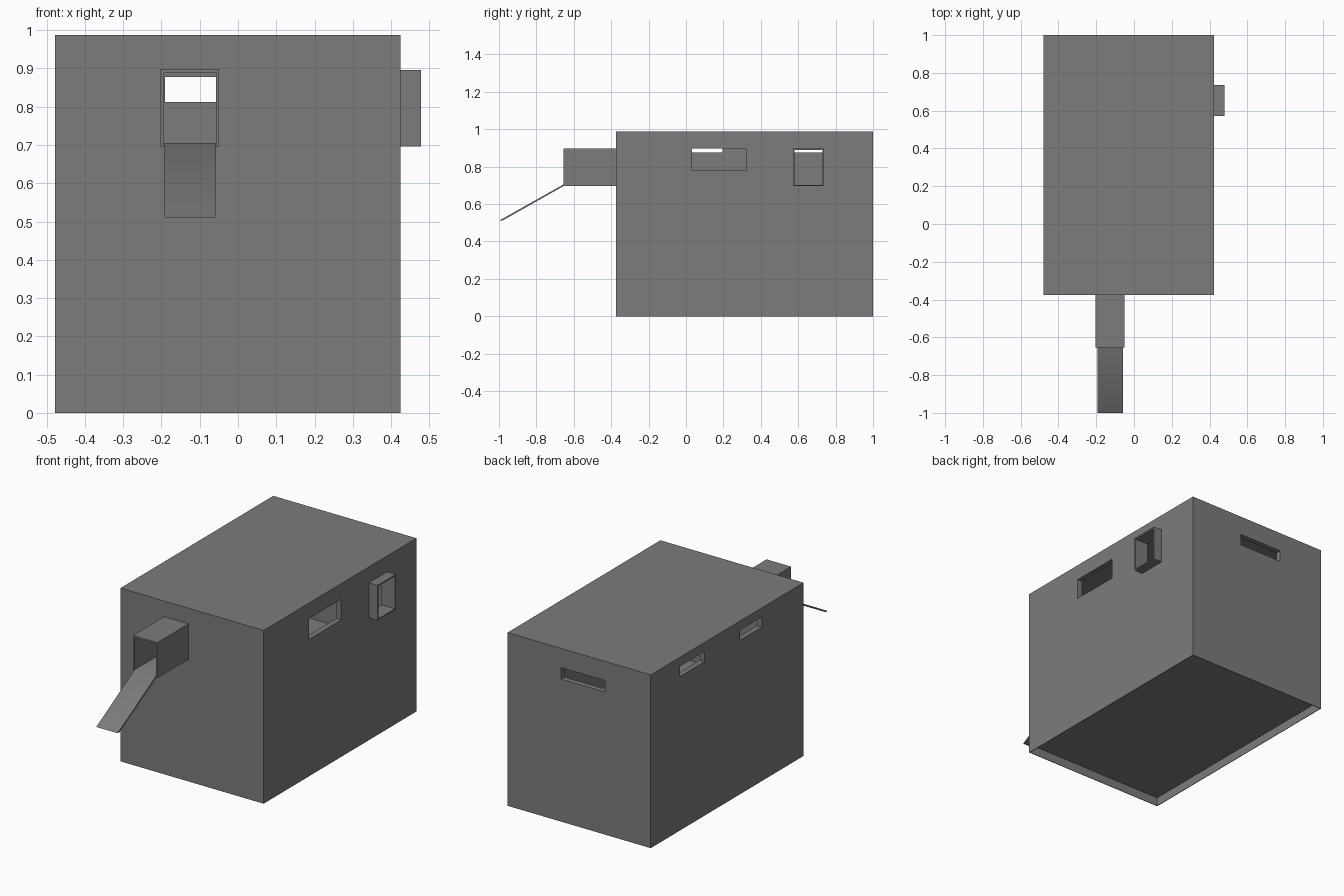
import bpy
import bmesh
import math
from mathutils import Vector

if "Cube" in bpy.data.objects:
    bpy.data.objects.remove(bpy.data.objects["Cube"])

# One dark grey for everything
grey = bpy.data.materials.new("dark_grey")
grey.diffuse_color = (0.2, 0.2, 0.2, 1)
grey.use_nodes = True
grey.node_tree.nodes["Principled BSDF"].inputs["Base Color"].default_value = grey.diffuse_color


def finish(name, bm):
    me = bpy.data.meshes.new(name)
    bm.to_mesh(me)
    bm.free()
    me.materials.append(grey)
    ob = bpy.data.objects.new(name, me)
    bpy.context.collection.objects.link(ob)
    return ob


def box(name, x, y, z):
    """Axis-aligned box from (min, max) pairs."""
    bm = bmesh.new()
    bmesh.ops.create_cube(bm, size=1)
    for v in bm.verts:
        v.co = Vector([r[0] if c < 0 else r[1] for c, r in zip(v.co, (x, y, z))])
    return finish(name, bm)


def cut(target, *ranges):
    """Subtract a box from the target, then remove the cutter."""
    cutter = box("cutter", *ranges)
    cutter.hide_render = True
    mod = target.modifiers.new("cut", 'BOOLEAN')
    mod.operation, mod.solver, mod.object = 'DIFFERENCE', 'EXACT', cutter
    bpy.context.view_layer.objects.active = target
    bpy.ops.object.modifier_apply(modifier=mod.name)
    bpy.data.objects.remove(cutter)


X0, X1, Y0, Y1, TOP = -0.478, 0.424, -0.375, 1.0, 0.987
WALL = 0.03

# Hollow body with a raised inner floor and a recessed underside
body = box("body", (X0, X1), (Y0, Y1), (0, TOP))
cut(body, (X0 + WALL, X1 - WALL), (Y0 + WALL, Y1 - WALL), (0.37, TOP - WALL))
rim = 0.003
cut(body, (X0 + rim, X1 - rim), (Y0 + rim, Y1 - rim), (-0.1, 0.05))

# Wall openings: entry, back slot, right slot, right window, two left slots
through = 0.05
entry = ((-0.194, -0.057), (0.703, 0.888))
window = ((0.581, 0.729), (0.703, 0.888))
right, left = (X1 - through, X1 + through), (X0 - through, X0 + through)
cut(body, entry[0], (Y0 - through, Y0 + through), entry[1])
cut(body, (-0.191, 0.087), (Y1 - through, Y1 + through), (0.812, 0.877))
cut(body, right, (0.033, 0.322), (0.78, 0.898))
cut(body, right, *window)
for span in ((0.0, 0.195), (0.515, 0.735)):
    cut(body, left, span, (0.877, 0.935))

# Entry tunnel on the front
tunnel = box("entry_tunnel", (-0.203, -0.049), (-0.655, Y0), (0.696, 0.898))
cut(tunnel, entry[0], (-0.8, 0), entry[1])

# Window frame on the right
frame = box("window_frame", (X1, 0.478), (0.573, 0.737), (0.696, 0.896))
cut(frame, (0.3, 0.6), *window)

# Tunnel floor strip bending down into a ramp with a level-cut tip
upper = [(Y0, 0.705), (-0.655, 0.705), (-1.0, 0.511)]
lower = [(Y0, 0.697), (-0.655, 0.696), (-0.982, 0.511)]
bm = bmesh.new()
rows = [[[bm.verts.new((x, y, z)) for y, z in row] for row in (upper, lower)]
        for x in (-0.193, -0.058)]
(ul, ll), (ur, lr) = rows
for i in range(2):
    for a, b in ((ul, ur), (ur, lr), (lr, ll), (ll, ul)):
        bm.faces.new((a[i], a[i + 1], b[i + 1], b[i]))
for i in (0, 2):
    bm.faces.new((ul[i], ur[i], lr[i], ll[i]))
bmesh.ops.recalc_face_normals(bm, faces=bm.faces)
ramp = finish("ramp", bm)
bpy.ops.object.select_all(action='DESELECT')
ramp.select_set(True)
bpy.context.view_layer.objects.active = ramp
bpy.ops.object.shade_smooth_by_angle(angle=math.radians(32))
